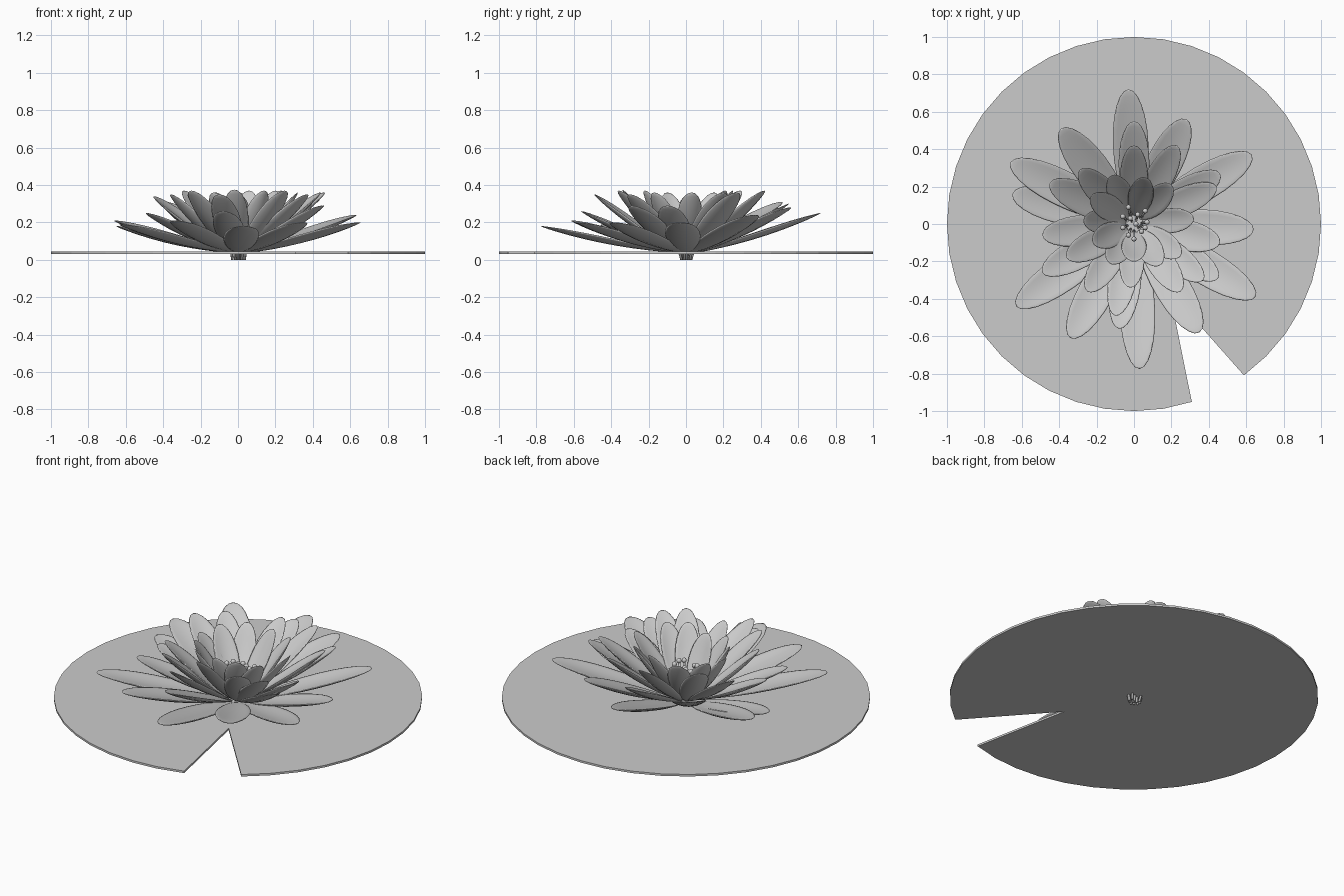
import bpy, bmesh
from math import sin, cos, radians
from mathutils import Vector

if "Cube" in bpy.data.objects:
    bpy.data.objects.remove(bpy.data.objects["Cube"])


def finish(bm, name, smooth=True):
    bmesh.ops.recalc_face_normals(bm, faces=bm.faces)
    mesh = bpy.data.meshes.new(name)
    bm.to_mesh(mesh)
    bm.free()
    for p in mesh.polygons:
        p.use_smooth = smooth
    ob = bpy.data.objects.new(name, mesh)
    bpy.context.collection.objects.link(ob)
    return ob


# Lily pad: thin disc with a wedge-shaped notch
def lily_pad():
    bm = bmesh.new()
    pts = [(cos(radians(a)), sin(radians(a))) for a in range(-54, 289, 9)]
    pts.append((0.19, -0.36))
    face = bm.faces.new([bm.verts.new((x, y, 0.032)) for x, y in pts])
    ext = bmesh.ops.extrude_face_region(bm, geom=[face])
    top = [v for v in ext["geom"] if isinstance(v, bmesh.types.BMVert)]
    bmesh.ops.translate(bm, verts=top, vec=(0, 0, 0.012))
    bmesh.ops.triangulate(bm, faces=[f for f in bm.faces if len(f.verts) > 4])
    finish(bm, "lily_pad", smooth=False)


# Petal: flattened sphere stretched from the heart of the flower to its tip
def petal(name, tip, width, base_r):
    tip = Vector(tip)
    flat = Vector((tip.x, tip.y, 0)).normalized()
    base = flat * base_r + Vector((0, 0, 0.04))
    axis = tip - base
    side = Vector((-flat.y, flat.x, 0))
    up = axis.cross(side).normalized()
    if up.z < 0:
        up = -up
    bm = bmesh.new()
    bmesh.ops.create_uvsphere(bm, u_segments=16, v_segments=12, radius=1)
    for v in bm.verts:
        x, y, z = v.co
        t = max(0.0, (z + 1) / 2) ** 0.85
        bend = 0.022 * x * x - 0.015 * sin(3.1416 * t)
        v.co = base + axis * t + side * (x * width / 2) + up * (y * 0.011 + bend)
    finish(bm, name)


# Stamen: slim leaning stalk with a round head
def stamen(name, x, y, z):
    a, b = Vector((x * 0.5, y * 0.3, 0.0)), Vector((x, y, z))
    d = b - a
    bm = bmesh.new()
    stalk = bmesh.ops.create_cone(bm, cap_ends=True, segments=8, radius1=0.007,
                                  radius2=0.006, depth=d.length)["verts"]
    bmesh.ops.rotate(bm, verts=stalk, matrix=d.to_track_quat("Z", "Y").to_matrix())
    bmesh.ops.translate(bm, verts=stalk, vec=(a + b) / 2)
    for v in stalk:
        v.co.z = max(v.co.z, 0)
    head = bmesh.ops.create_uvsphere(bm, u_segments=10, v_segments=8, radius=0.014)["verts"]
    bmesh.ops.translate(bm, verts=head, vec=b)
    finish(bm, name)


lily_pad()

# Petal tips per layer, with layer width and base radius
layers = {
    "outer_petal": (0.19, 0.06, [
        (-0.03, 0.72, 0.25), (0.28, 0.56, 0.28), (0.63, 0.37, 0.24),
        (0.64, -0.03, 0.20), (0.65, -0.39, 0.20), (0.35, -0.58, 0.20),
        (0.03, -0.775, 0.18), (-0.34, -0.61, 0.21), (-0.63, -0.44, 0.19),
        (-0.65, 0.16, 0.18), (-0.66, 0.33, 0.21), (-0.39, 0.51, 0.31)]),
    "second_petal": (0.165, 0.05, [
        (0.0, 0.55, 0.30), (0.46, 0.27, 0.36), (0.45, -0.29, 0.29),
        (-0.08, -0.56, 0.26), (-0.49, -0.26, 0.25), (-0.49, -0.06, 0.25),
        (-0.45, 0.22, 0.34), (0.46, -0.10, 0.29)]),
    "third_petal": (0.15, 0.05, [
        (0.0, 0.42, 0.36), (0.23, 0.42, 0.37), (0.44, 0.20, 0.36),
        (0.37, -0.30, 0.35), (0.25, -0.36, 0.37), (-0.10, -0.49, 0.35),
        (-0.25, -0.36, 0.37), (-0.29, 0.29, 0.37), (-0.36, -0.18, 0.35)]),
    "inner_petal": (0.135, 0.04, [
        (-0.12, 0.26, 0.36), (0.06, 0.25, 0.37), (0.20, 0.21, 0.37),
        (0.32, 0.03, 0.36), (0.25, -0.17, 0.36), (0.14, -0.22, 0.37),
        (-0.02, -0.34, 0.375), (0.0, -0.20, 0.35), (-0.13, -0.21, 0.36),
        (-0.22, -0.10, 0.36), (-0.27, 0.02, 0.35), (-0.23, 0.15, 0.36)]),
}
for name, (width, base_r, tips) in layers.items():
    for i, tip in enumerate(tips):
        petal(f"{name}_{i + 1}", tip, width, base_r)

# Stamens
heads = [(-0.03, 0.09), (0.06, 0.07), (0.07, 0.01), (-0.06, -0.02), (0.0, -0.08),
         (0.02, 0.05), (-0.02, 0.03), (0.04, -0.04), (-0.03, -0.06), (0.01, 0.0),
         (-0.06, 0.04), (0.06, -0.02)]
for i, (x, y) in enumerate(heads):
    stamen(f"stamen_{i + 1}", x, y, 0.20 + 0.012 * (i * 5 % 4))
